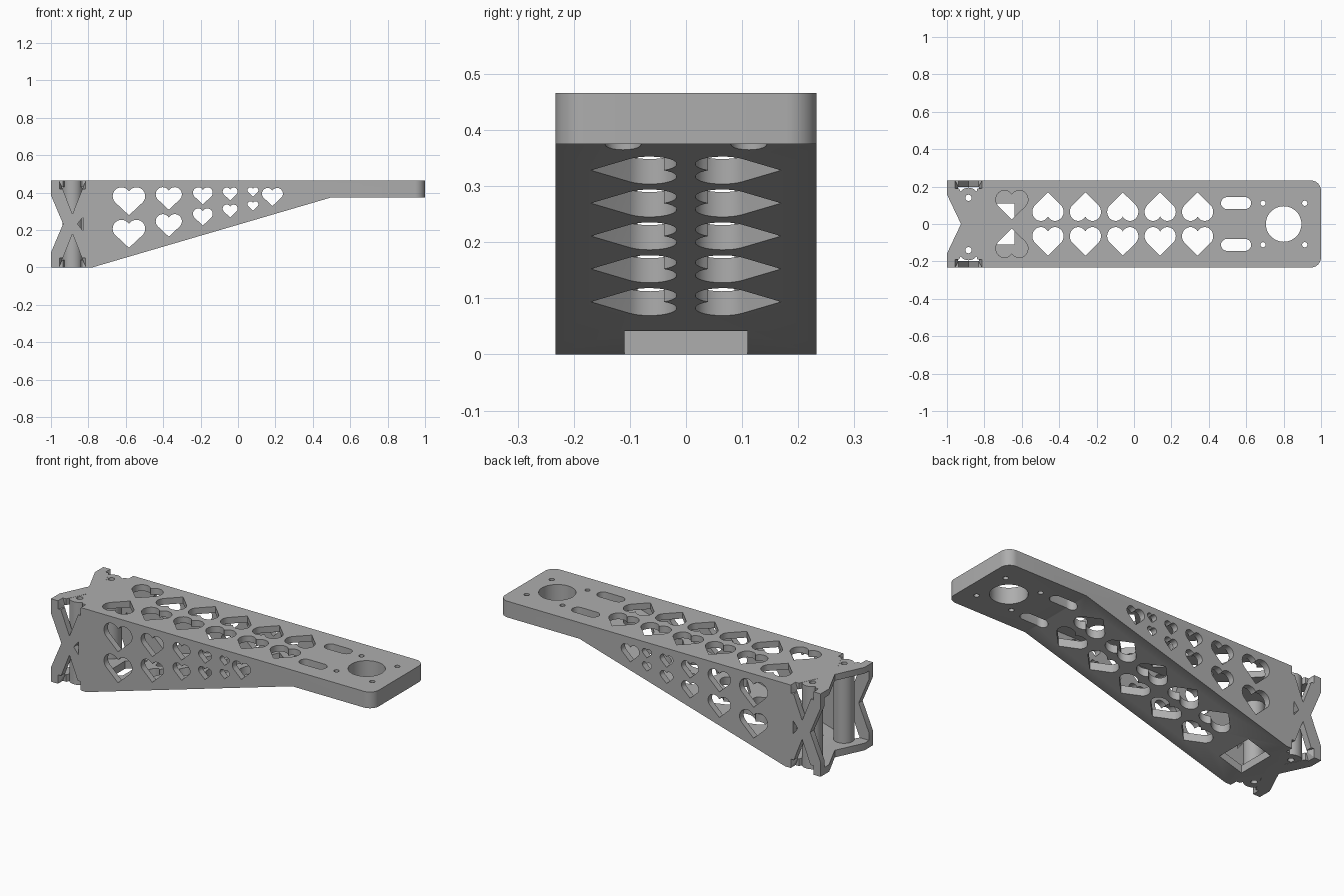
import bpy, bmesh, math

cube = bpy.data.objects.get("Cube")
if cube:
    bpy.data.objects.remove(cube, do_unlink=True)

HALF, TOP = 0.233, 0.466     # half width and full height
SLOPE = 0.375 / 1.28         # rise of the underside
WALL = 0.035

grey = bpy.data.materials.new("plain grey")
grey.use_nodes = True
grey.diffuse_color = (0.42, 0.42, 0.42, 1)
grey.node_tree.nodes["Principled BSDF"].inputs["Base Color"].default_value = (0.42, 0.42, 0.42, 1)


def prism(bm, pts, axis, lo, hi):
    """Extrude a 2D outline along z (outline in xy) or y (outline in xz)."""
    place = (lambda p, t: (p[0], p[1], t)) if axis == "z" else (lambda p, t: (p[0], t, p[1]))
    a = [bm.verts.new(place(p, lo)) for p in pts]
    b = [bm.verts.new(place(p, hi)) for p in pts]
    n = len(pts)
    bm.faces.new(a)
    bm.faces.new(b[::-1])
    for i in range(n):
        bm.faces.new((a[i], b[i], b[(i + 1) % n], a[(i + 1) % n]))


def make(name, bm):
    bmesh.ops.recalc_face_normals(bm, faces=bm.faces)
    mesh = bpy.data.meshes.new(name)
    bm.to_mesh(mesh)
    bm.free()
    ob = bpy.data.objects.new(name, mesh)
    bpy.context.collection.objects.link(ob)
    mesh.materials.append(grey)
    return ob


def activate(ob):
    bpy.ops.object.select_all(action="DESELECT")
    ob.select_set(True)
    bpy.context.view_layer.objects.active = ob


def cut(target, shapes):
    """Subtract a group of separate prisms, then drop the cutter."""
    bm = bmesh.new()
    for shape in shapes:
        prism(bm, *shape)
    cutter = make("cutter", bm)
    cutter.hide_render = True
    mod = target.modifiers.new("cut", "BOOLEAN")
    mod.operation, mod.solver, mod.object = "DIFFERENCE", "EXACT", cutter
    activate(target)
    bpy.ops.object.modifier_apply(modifier=mod.name)
    bpy.data.objects.remove(cutter, do_unlink=True)


def disc(x, y, r, n=32):
    return [(x + r * math.cos(i * math.tau / n), y + r * math.sin(i * math.tau / n)) for i in range(n)]


def box(x0, x1, y0, y1):
    return [(x0, y0), (x1, y0), (x1, y1), (x0, y1)]


def slot(x0, x1, y, r, n=10):
    arc = [math.pi * (i / n - 0.5) for i in range(n + 1)]
    right = [(x1 - r + r * math.cos(a), y + r * math.sin(a)) for a in arc]
    left = [(x0 + r - r * math.cos(a), y - r * math.sin(a)) for a in arc]
    return right + left


def heart(x, y, w, h, up=1, n=16):
    """Heart outline centred on its bounding box; up=-1 turns the tip over."""
    arc = [math.radians(148 - 195 * i / n) for i in range(n + 1)]
    half = [(0.23 + 0.27 * math.cos(a), 0.27 * math.sin(a)) for a in arc]
    half[0] = (0, half[0][1])
    pts = half + [(0, -0.58)] + [(-px, py) for px, py in half[:0:-1]]
    return [(x + w * px, y + up * h * (py + 0.155) / 0.85) for px, py in pts]


# Arm body: wedge side profile with rounded tip corners
bm = bmesh.new()
prism(bm, [(-1, 0), (-0.78, 0), (0.5, 0.375), (1, 0.375), (1, TOP), (-1, TOP)], "y", -HALF, HALF)
tip = [e for e in bm.edges if all(v.co.x > 0.99 for v in e.verts)
       and abs(e.verts[0].co.z - e.verts[1].co.z) > 0.01]
bmesh.ops.bevel(bm, geom=tip, offset=0.055, segments=10, profile=0.5, affect="EDGES")
body = make("arm_body", bm)

# Hollow inside, open at the root end
under = lambda x: SLOPE * (x + 0.78) + 0.045
cut(body, [([(-1.1, 0.04), (-0.79, 0.04), (0.46, under(0.46)), (0.46, TOP - WALL), (-1.1, TOP - WALL)],
            "y", WALL - HALF, HALF - WALL)])

# Vertical openings through top and underside: hearts, slots, motor mount, screw holes
through = [disc(0.8, 0, 0.095, 48)]
for s in (-1, 1):
    through += [heart(-0.46 + 0.2 * i, s * 0.093, 0.167, 0.153, -s) for i in range(5)]
    through.append(slot(0.465, 0.626, s * 0.112, 0.032))
    through += [disc(x, s * 0.111, 0.014, 16) for x in (0.69, 0.913)]
    through.append(disc(-0.885, s * 0.14, 0.017, 16))
cut(body, [(p, "z", -0.1, 0.6) for p in through])

# Outward-facing hearts in the top only, cable window in the underside only
cut(body, [(heart(-0.653, s * 0.102, 0.172, 0.155, s), "z", 0.3, 0.6) for s in (-1, 1)])
cut(body, [(box(-0.78, -0.638, -0.11, 0.11), "z", -0.1, 0.2)])

# Side hearts in shrinking rows: x, width, top-row centre, lower-row centre
rows = [(-0.583, 0.174, 0.354, 0.18), (-0.37, 0.14, 0.369, 0.225), (-0.188, 0.106, 0.383, 0.27),
        (-0.042, 0.08, 0.393, 0.302), (0.08, 0.058, 0.404, 0.329), (0.184, 0.112, 0.377, None)]
sides = []
for x, w, upper, lower in rows:
    sides += [heart(x, z, w, w * 0.86) for z in (upper, lower) if z]
cut(body, [(p, "y", -0.5, 0.5) for p in sides])

# Root end: V notches in all four walls plus small side triangles
mid = TOP / 2
cut(body, [([(-1.02, mid - 0.2), (-0.935, mid), (-1.02, mid + 0.2)], "y", -0.5, 0.5),
           ([(-0.858, mid), (-0.828, mid - 0.038), (-0.828, mid + 0.038)], "y", -0.5, 0.5)])
cut(body, [([(-1.02, -0.2), (-0.925, 0), (-1.02, 0.2)], "z", -0.5, 0.6)])


# Root end: edge triangles that leave crossed struts
def wedge(edge, s, depth):
    return [(-0.96, edge + s * 0.01), (-0.81, edge + s * 0.01), (-0.885, edge - s * depth)]


cut(body, [(wedge(z, k, 0.18), "y", min(s * 0.19, s * 0.25), max(s * 0.19, s * 0.25))
           for z, k in ((0, -1), (TOP, 1)) for s in (-1, 1)])
cut(body, [(wedge(s * HALF, s, 0.15), "z", lo, hi)
           for s in (-1, 1) for lo, hi in ((-0.05, 0.05), (0.42, 0.5))])

# Screw columns at the root
for s, side in ((-1, "right"), (1, "left")):
    bm = bmesh.new()
    prism(bm, disc(-0.885, s * 0.14, 0.054, 40), "z", 0.001, TOP - 0.001)
    column = make(side + "_screw_column", bm)
    cut(column, [(disc(-0.885, s * 0.14, 0.017, 16), "z", -0.1, 0.6)])
    activate(column)
    bpy.ops.object.shade_smooth_by_angle(angle=math.radians(30))

activate(body)
bpy.ops.object.shade_smooth_by_angle(angle=math.radians(30))
